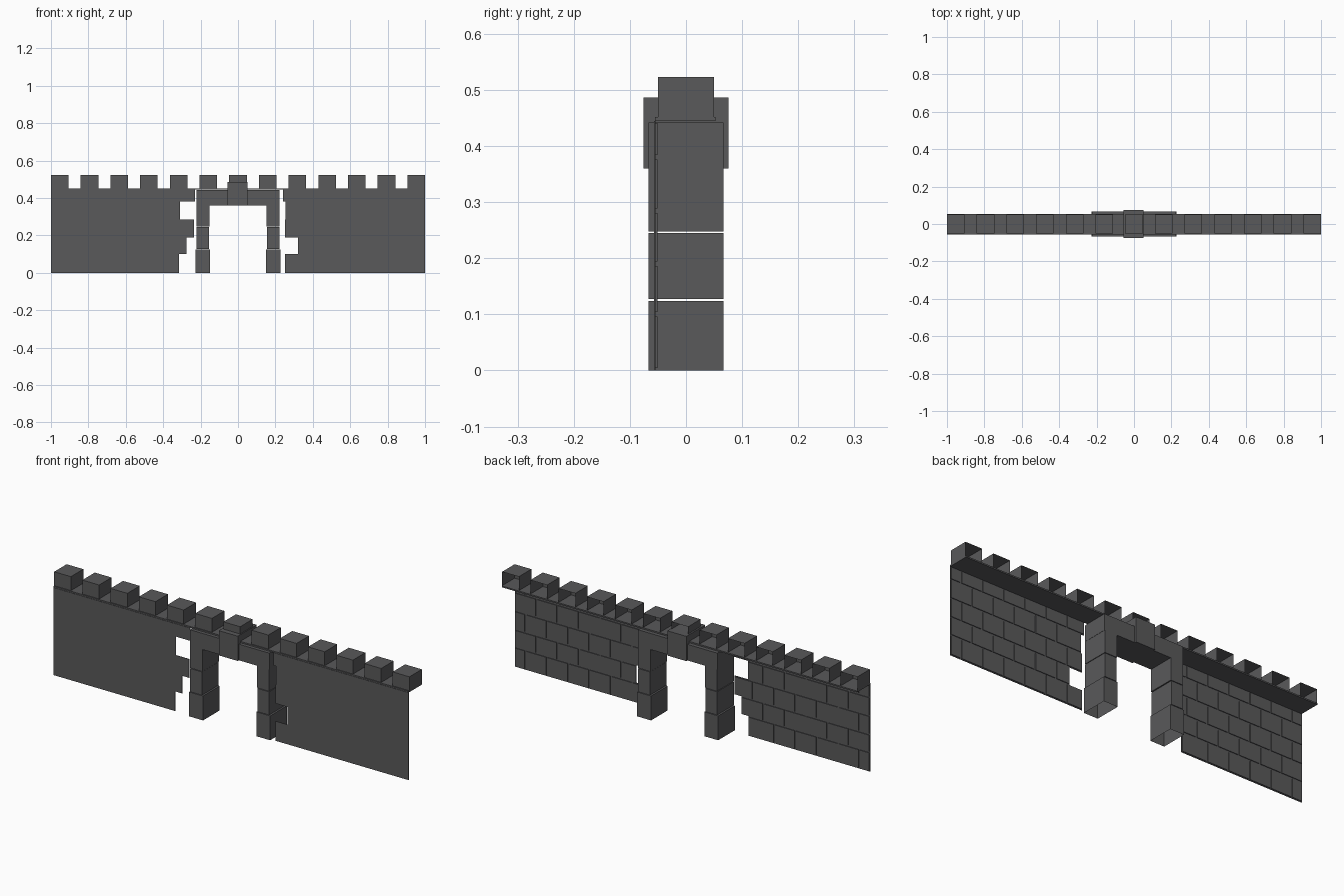
import bpy
import bmesh

cube = bpy.data.objects.get("Cube")
if cube:
    bpy.data.objects.remove(cube, do_unlink=True)

stone = bpy.data.materials.new("dark_grey_stone")
stone.use_nodes = True
colour = (0.1, 0.1, 0.103, 1)
stone.diffuse_color = colour
stone.node_tree.nodes["Principled BSDF"].inputs["Base Color"].default_value = colour


def add_box(bm, x, y, z, open_side=None):
    """Box between pairs of limits, optionally without its bottom or back."""
    v = [bm.verts.new((a, b, c)) for c in z for b in y for a in x]
    sides = {"bottom": (0, 2, 3, 1), "top": (4, 5, 7, 6), "front": (0, 1, 5, 4),
             "back": (2, 6, 7, 3), "left": (1, 3, 7, 5), "right": (0, 4, 6, 2)}
    for name, ids in sides.items():
        if name != open_side:
            bm.faces.new([v[i] for i in ids])


def finish(name, bm):
    mesh = bpy.data.meshes.new(name)
    bm.to_mesh(mesh)
    bm.free()
    mesh.materials.append(stone)
    obj = bpy.data.objects.new(name, mesh)
    bpy.context.collection.objects.link(obj)
    return obj


def box(name, x, y, z, open_side=None):
    bm = bmesh.new()
    add_box(bm, sorted(x), y, z, open_side)
    return finish(name, bm)


# Wall panels: flat front sheet with a running bond of bricks behind it
FRONT, SHEET, BRICK = -0.057, -0.0545, -0.051
LEDGE, TOP = 0.445, 0.452
levels = [0, 0.1, 0.19, 0.285, 0.38, LEDGE]
WIDTH, GAP = 0.12, 0.004


def wall(name, sign, inner_edges):
    sheet, bricks = bmesh.new(), bmesh.new()
    for row, inner in enumerate(inner_edges):
        low, high = levels[row], levels[row + 1]
        add_box(sheet, sorted((sign * inner, sign)), (FRONT, SHEET), (low, high))
        outer = 1.0
        step = WIDTH if row % 2 else WIDTH / 2
        while outer - inner > 0.02:
            end = max(outer - step, inner)
            if end - inner < 0.03:
                end = inner
            x = sorted((sign * (outer - GAP), sign * (end + GAP)))
            add_box(bricks, x, (SHEET, BRICK), (low + GAP, high - GAP))
            outer, step = end, WIDTH
    finish(name + "_sheet", sheet)
    finish(name + "_bricks", bricks)


wall("right_wall", -1, [0.315, 0.275, 0.235, 0.31, 0.23])
wall("left_wall", 1, [0.25, 0.32, 0.25, 0.255, 0.24])

# Walkway and battlements
box("walkway", (-1, 1), (-0.055, 0.053), (LEDGE, TOP))
COUNT, MERLON = 13, 0.094
for i in range(COUNT):
    x = -1 + i * (2 - MERLON) / (COUNT - 1)
    box(f"merlon_{i + 1}", (x, x + MERLON), (-0.05, 0.05), (TOP, 0.523), "back")

# Gateway: stacked pillar blocks, lintels and a keystone
DEPTH = (-0.067, 0.067)
for side, s in (("right", -1), ("left", 1)):
    box(side + "_pillar_base", (s * 0.15, s * 0.228), DEPTH, (0, 0.124), "bottom")
    box(side + "_pillar_middle", (s * 0.156, s * 0.222), DEPTH, (0.127, 0.245))
    box(side + "_pillar_upper", (s * 0.153, s * 0.222), DEPTH, (0.248, 0.36))
    box(side + "_lintel", (s * 0.052, s * 0.223), DEPTH, (0.36, 0.442))
box("keystone", (-0.055, 0.052), (-0.076, 0.076), (0.36, 0.486))
